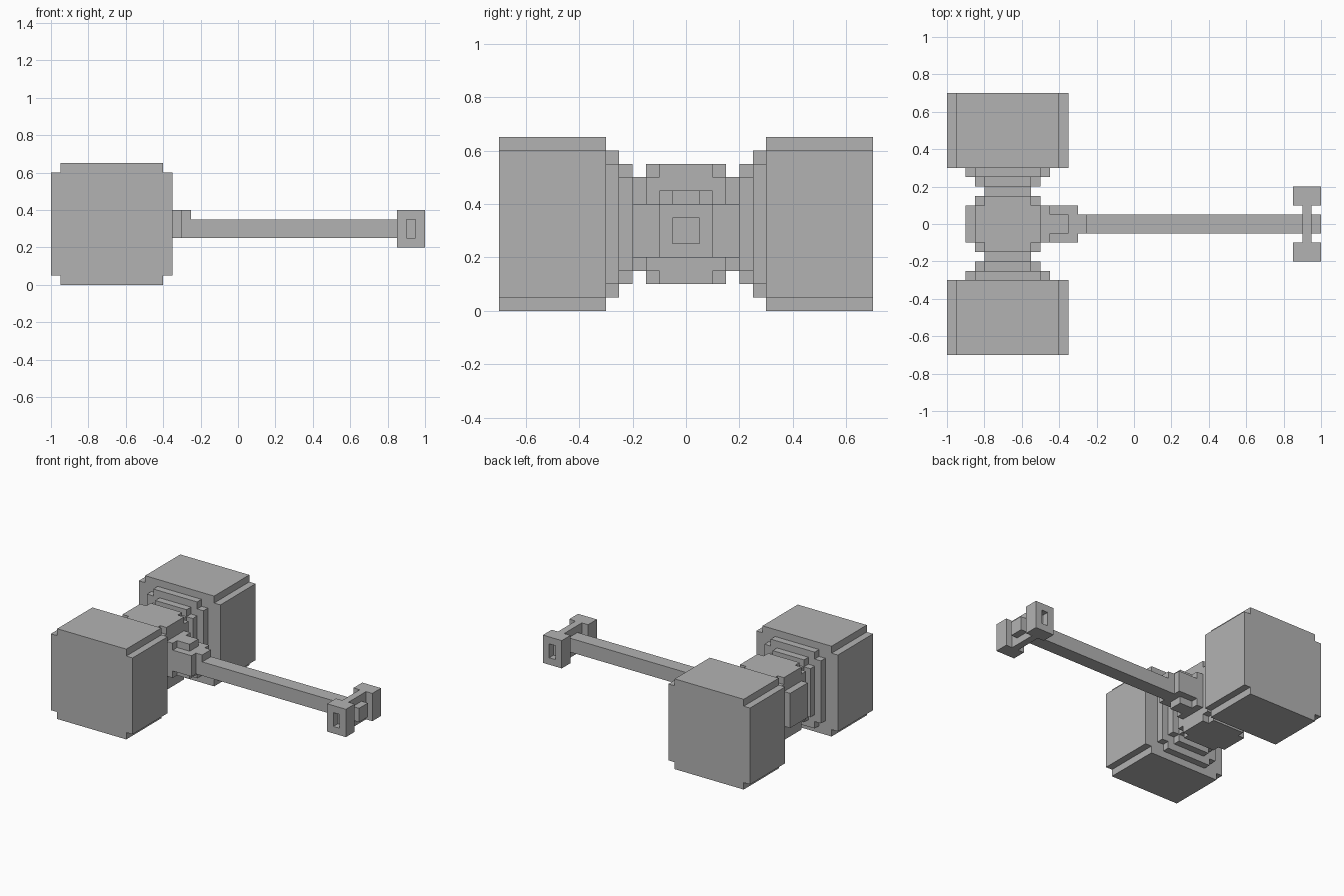
import bpy
import bmesh
from mathutils import Vector

if "Cube" in bpy.data.objects:
    bpy.data.objects.remove(bpy.data.objects["Cube"], do_unlink=True)

STEP = 0.05                     # every part sits on this grid
HEAD_X, HEAD_Z = -0.675, 0.325  # axis of the hammer head

grey = bpy.data.materials.new("plain_grey")
grey.use_nodes = True
grey.diffuse_color = (0.45, 0.45, 0.45, 1)
grey.node_tree.nodes["Principled BSDF"].inputs["Base Color"].default_value = (0.45, 0.45, 0.45, 1)


def finish(name, bm):
    bmesh.ops.recalc_face_normals(bm, faces=bm.faces)
    mesh = bpy.data.meshes.new(name)
    bm.to_mesh(mesh)
    bm.free()
    mesh.materials.append(grey)
    obj = bpy.data.objects.new(name, mesh)
    bpy.context.collection.objects.link(obj)
    return obj


def box_bmesh(x, y, z):
    bm = bmesh.new()
    bmesh.ops.create_cube(bm, size=1)
    for v in bm.verts:
        v.co = Vector([(r[0] + r[1]) / 2 + c * (r[1] - r[0]) for r, c in zip((x, y, z), v.co)])
    return bm


def box(name, x, y, z):
    return finish(name, box_bmesh(x, y, z))


def notched_prism(name, hx, hz, y0, y1):
    """Rectangle with stepped corners, extruded along y about the head axis."""
    bm = bmesh.new()
    outline = []
    for sx, sz in ((1, 1), (-1, 1), (-1, -1), (1, -1)):
        corner = [(hx, hz - STEP), (hx - STEP, hz - STEP), (hx - STEP, hz)]
        if sx * sz < 0:
            corner.reverse()
        outline += [(HEAD_X + sx * a, HEAD_Z + sz * b) for a, b in corner]
    face = bm.faces.new([bm.verts.new((a, y0, b)) for a, b in outline])
    result = bmesh.ops.extrude_face_region(bm, geom=[face])
    moved = [v for v in result["geom"] if isinstance(v, bmesh.types.BMVert)]
    bmesh.ops.translate(bm, verts=moved, vec=(0, y1 - y0, 0))
    return finish(name, bm)


def around(centre, half):
    return (centre - half, centre + half)


# Head halves, working from the middle out to the striking blocks
for side, s in (("front", -1), ("back", 1)):
    notched_prism(f"{side}_core_cap", 0.175, 0.225, s * 0.1, s * 0.15)
    box(f"{side}_neck", around(HEAD_X, 0.125), sorted((s * 0.15, s * 0.2)), around(HEAD_Z, 0.175))
    notched_prism(f"{side}_inner_collar", 0.175, 0.225, s * 0.2, s * 0.25)
    notched_prism(f"{side}_outer_collar", 0.225, 0.275, s * 0.25, s * 0.3)
    notched_prism(f"{side}_striking_block", 0.325, 0.325, s * 0.3, s * 0.7)

# Core of the head with a raised plate on each x side
box("head_core", around(HEAD_X, 0.175), (-0.1, 0.1), around(HEAD_Z, 0.225))
for name, s in (("left", 1), ("right", -1)):
    box(f"{name}_core_plate", around(HEAD_X + s * 0.2, 0.025), (-0.1, 0.1), around(HEAD_Z, 0.125))

# Socket joining the handle to the core
box("socket_rib", (-0.45, -0.35), (-0.05, 0.05), around(HEAD_Z, 0.125))
box("socket", (-0.45, -0.3), (-0.1, 0.1), around(HEAD_Z, 0.075))
box("socket_tip", (-0.3, -0.25), (-0.05, 0.05), (0.35, 0.4))

# Handle with its end stub
box("handle", (-0.3, 1.0), (-0.05, 0.05), (0.25, 0.35))

# Pommel: a crossbar with a slotted block on each end
box("pommel_crossbar", (0.9, 0.95), (-0.1, 0.1), (0.2, 0.4))
for side, s in (("front", -1), ("back", 1)):
    bm = box_bmesh((0.85, 1.0), sorted((s * 0.1, s * 0.2)), (0.2, 0.4))
    bm.normal_update()
    outer = max(bm.faces, key=lambda f: s * f.calc_center_median().y)
    bmesh.ops.inset_region(bm, faces=[outer], thickness=STEP, use_even_offset=True)
    slot = bmesh.ops.extrude_face_region(bm, geom=[outer])
    floor = [v for v in slot["geom"] if isinstance(v, bmesh.types.BMVert)]
    bmesh.ops.translate(bm, verts=floor, vec=(0, -s * STEP, 0))
    if outer.is_valid:
        bmesh.ops.delete(bm, geom=[outer], context="FACES_ONLY")
    finish(f"{side}_pommel_block", bm)
